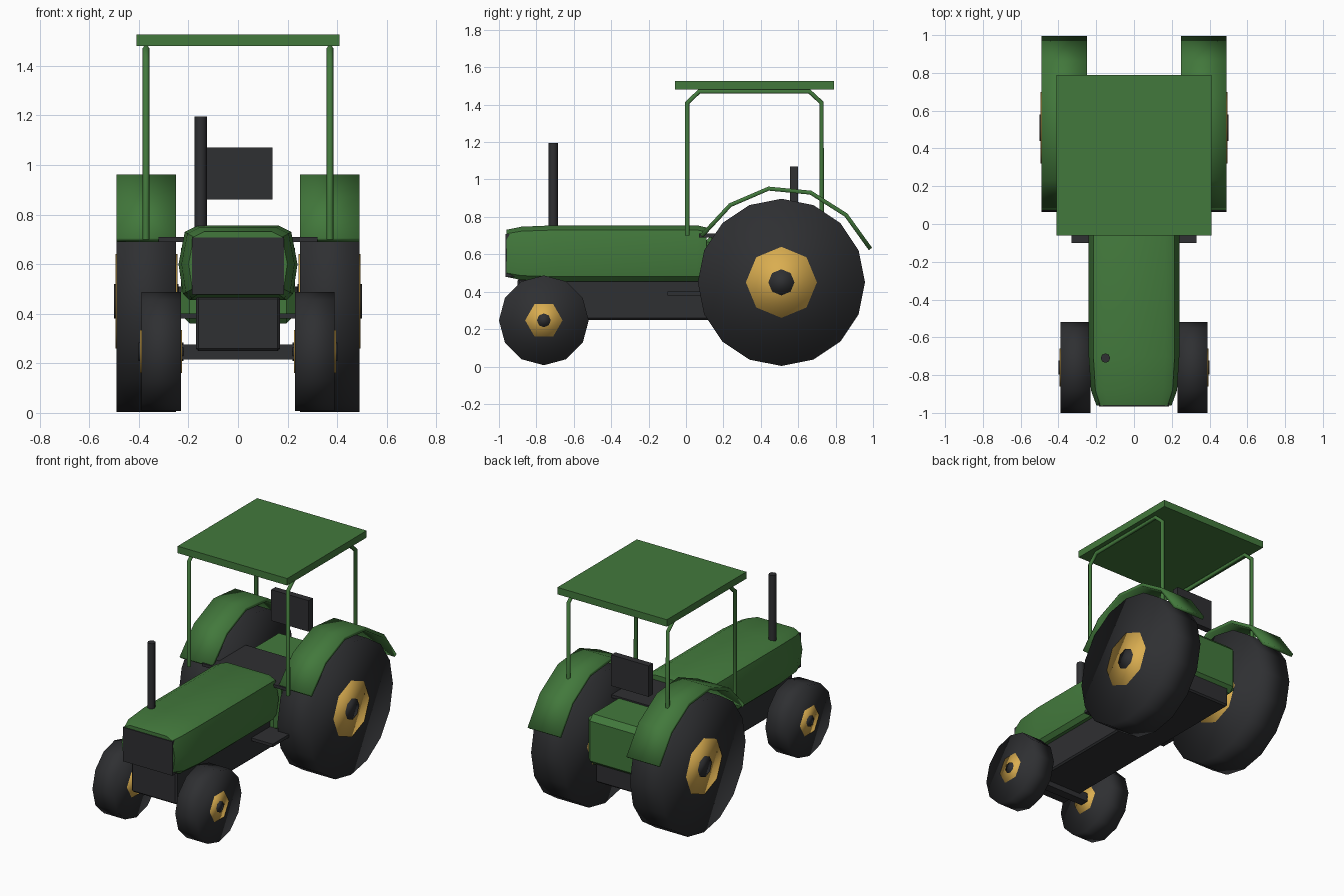
import bpy, bmesh, math
from math import cos, sin, pi

if "Cube" in bpy.data.objects:
    bpy.data.objects.remove(bpy.data.objects["Cube"])


def material(name, rgb):
    m = bpy.data.materials.new(name)
    m.diffuse_color = (*rgb, 1)
    m.use_nodes = True
    m.node_tree.nodes["Principled BSDF"].inputs["Base Color"].default_value = m.diffuse_color
    return m


GREEN = material("green_paint", (0.055, 0.19, 0.045))
DARK = material("dark_rubber", (0.028, 0.029, 0.032))
GOLD = material("yellow_paint", (0.70, 0.42, 0.08))


def finish(name, bm, mat, angle=40):
    bmesh.ops.recalc_face_normals(bm, faces=bm.faces)
    me = bpy.data.meshes.new(name)
    bm.to_mesh(me)
    bm.free()
    me.materials.append(mat)
    if angle:
        for p in me.polygons:
            p.use_smooth = True
        me.set_sharp_from_angle(angle=math.radians(angle))
    ob = bpy.data.objects.new(name, me)
    bpy.context.collection.objects.link(ob)
    return ob


def loft(name, rings, mat, angle=40):
    """Join equal-length closed rings and cap both ends."""
    bm = bmesh.new()
    vs = [[bm.verts.new(p) for p in r] for r in rings]
    n = len(rings[0])
    for a, b in zip(vs, vs[1:]):
        for i in range(n):
            j = (i + 1) % n
            bm.faces.new((a[i], a[j], b[j], b[i]))
    bm.faces.new(vs[0])
    bm.faces.new(vs[-1])
    return finish(name, bm, mat, angle)


def box(name, x, y, z, mat, bevel=0):
    """Box from (min, max) pairs."""
    rings = [[(x[0], y[0], k), (x[1], y[0], k), (x[1], y[1], k), (x[0], y[1], k)] for k in z]
    ob = loft(name, rings, mat, 0)
    if bevel:
        mod = ob.modifiers.new("bevel", "BEVEL")
        mod.width, mod.segments = bevel, 1
    return ob


def disc(name, x0, x1, y, z, r, n, mat, angle=180):
    """Cylinder lying along x."""
    rings = [[(x, y + r * cos(2 * pi * i / n), z + r * sin(2 * pi * i / n)) for i in range(n)]
             for x in (x0, x1)]
    return loft(name, rings, mat, angle)


def wheel(name, s, x0, x1, y, z, r, n, hub_r, hub_n, cap_r):
    disc(name + "_tyre", s * x0, s * x1, y, z, r, n, DARK)
    disc(name + "_hub", s * (x0 - .005), s * (x1 + .005), y, z, hub_r, hub_n, GOLD)
    disc(name + "_cap", s * (x0 - .01), s * (x1 + .011), y, z, cap_r, 8, DARK)


for side, s in (("right", 1), ("left", -1)):
    # Wheels
    wheel(side + "_rear", s, .25, .49, .51, .45, .447, 16, .19, 8, .07)
    wheel(side + "_front", s, .23, .39, -.76, .247, .24, 12, .10, 6, .037)

    # Fender: thin bent sheet over the rear wheel
    arc = [(.075, .705), (.23, .872), (.44, .962), (.67, .94), (.863, .818), (.995, .635)]
    bm = bmesh.new()
    rows = [[bm.verts.new((s * x, y, z)) for x in (.25, .49)] for y, z in arc]
    for a, b in zip(rows, rows[1:]):
        bm.faces.new((a[0], a[1], b[1], b[0]))
    fender = finish(side + "_fender", bm, GREEN)
    if fender.data.polygons[2].normal.z < 0:
        fender.data.flip_normals()
    sol = fender.modifiers.new("sheet", "SOLIDIFY")
    sol.thickness, sol.offset = .022, -1

    # Roof frame: bent tube
    path = [(.007, .70), (.007, 1.41), (.07, 1.47), (.66, 1.47), (.725, 1.41), (.725, .75)]
    cu = bpy.data.curves.new(side + "_roof_frame", "CURVE")
    cu.dimensions = "3D"
    cu.bevel_depth, cu.bevel_resolution, cu.use_fill_caps = .014, 1, True
    sp = cu.splines.new("POLY")
    sp.points.add(len(path) - 1)
    for p, (y, z) in zip(sp.points, path):
        p.co = (s * .371, y, z, 1)
    cu.materials.append(GREEN)
    bpy.context.collection.objects.link(bpy.data.objects.new(cu.name, cu))

# Hood: chamfered section lofted along y, pinched at the nose
half = [(.165, .755), (.215, .73), (.24, .60), (.222, .48), (.195, .455)]
section = half + [(-x, z) for x, z in reversed(half)]
rings = [[(x * sx, y, .605 + (z - .605) * sz) for x, z in section]
         for y, sx, sz in ((-.96, .83, .84), (-.88, .95, .95), (-.70, 1, 1), (.06, 1, 1), (.11, .95, .92))]
loft("hood", rings, GREEN, 35)
box("grille", (-.185, .185), (-.966, -.90), (.478, .708), DARK)

# Chassis, rear housing and axles
box("chassis", (-.17, .17), (-.90, .73), (.25, .47), DARK, .01)
box("rear_housing", (-.23, .23), (.10, .75), (.36, .70), GREEN, .035)
box("front_axle", (-.24, .24), (-.79, -.73), (.215, .275), DARK)
disc("rear_axle", -.26, .26, .51, .45, .06, 8, DARK)

# Platform, steps and seat
box("platform", (-.32, .32), (.07, .44), (.69, .71), DARK)
box("steps", (-.33, .33), (-.10, .10), (.38, .40), DARK)
box("seat_back", (-.14, .14), (.555, .60), (.86, 1.07), DARK)

# Exhaust pipe
loft("exhaust_pipe", [[(-.151 + .025 * cos(i * pi / 4), -.71 + .025 * sin(i * pi / 4), z)
                       for i in range(8)] for z in (.70, 1.195)], DARK, 50)

# Roof
box("roof", (-.41, .41), (-.06, .79), (1.48, 1.527), GREEN)
